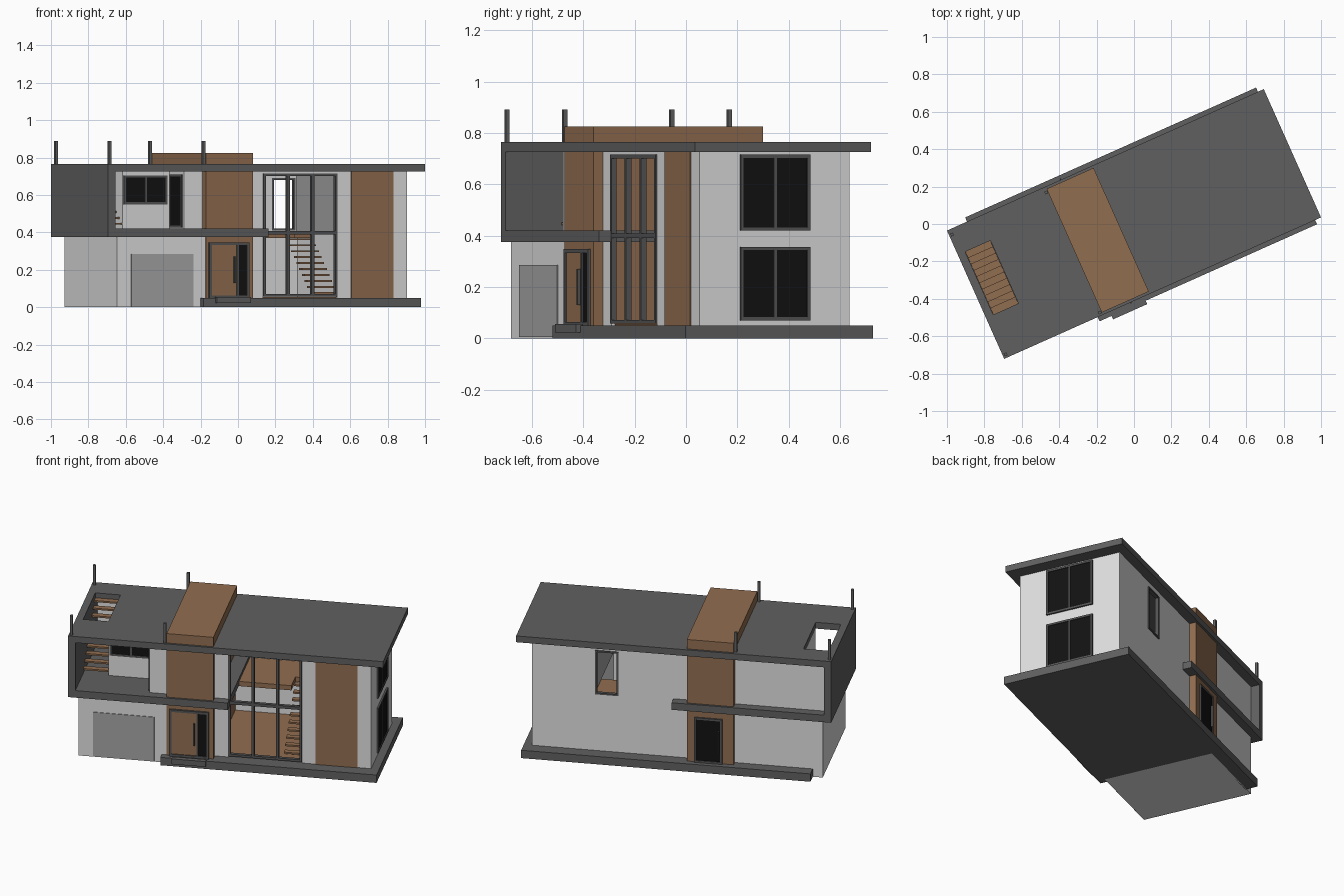
import bpy, bmesh, math
from mathutils import Matrix, Vector

if "Cube" in bpy.data.objects:
    bpy.data.objects.remove(bpy.data.objects["Cube"])

# The house is turned on its plot; parts are laid out in local axes (u along, v deep)
TURN = Matrix.Rotation(math.radians(24.05), 4, 'Z')


def material(name, r, g, b):
    m = bpy.data.materials.new(name)
    m.diffuse_color = (r, g, b, 1)
    m.use_nodes = True
    m.node_tree.nodes["Principled BSDF"].inputs["Base Color"].default_value = m.diffuse_color
    return m


DARK = material("dark_grey", .117, .117, .117)
WALL = material("light_wall", .74, .74, .74)
WOOD = material("brown_wood", .285, .155, .08)
GREY = material("mid_grey", .38, .38, .38)
BLACK = material("black_glass", .006, .006, .006)
TRIM = material("window_trim", .09, .09, .09)


def build(name, mat, *boxes):
    """One object made of boxes (u0, u1, v0, v1, z0, z1)."""
    bm = bmesh.new()
    for u0, u1, v0, v1, z0, z1 in boxes:
        mid = Vector(((u0 + u1) / 2, (v0 + v1) / 2, (z0 + z1) / 2))
        size = Matrix.Diagonal((u1 - u0, v1 - v0, z1 - z0, 1))
        bmesh.ops.create_cube(bm, size=1, matrix=TURN @ Matrix.Translation(mid) @ size)
    me = bpy.data.meshes.new(name)
    bm.to_mesh(me)
    bm.free()
    me.materials.append(mat)
    ob = bpy.data.objects.new(name, me)
    bpy.context.collection.objects.link(ob)
    return ob


def ring(a0, a1, b0, b1, w):
    """Four bars around a rectangle, as (a0, a1, b0, b1)."""
    return [(a0, a0 + w, b0, b1), (a1 - w, a1, b0, b1),
            (a0 + w, a1 - w, b0, b0 + w), (a0 + w, a1 - w, b1 - w, b1)]


def window(name, axis, a0, a1, z0, z1, p0, p1, w=.012, bars=()):
    """Glass plate with trim; axis 'u' runs along the length, 'v' along the depth."""
    def place(a, b, c, d, q0, q1):
        return (a, b, q0, q1, c, d) if axis == 'u' else (q0, q1, a, b, c, d)
    lo, hi = min(p0, p1), max(p0, p1)
    trim = ring(a0, a1, z0, z1, w) + [(b - w / 2, b + w / 2, z0 + w, z1 - w) for b in bars]
    build(name + "_trim", TRIM, *[place(*t, lo, hi) for t in trim])
    g = p0 + (p1 - p0) * .6
    build(name + "_glass", BLACK, place(a0 + w, a1 - w, z0 + w, z1 - w, min(p0, g), max(p0, g)))


U, V = .9275, .3755          # half size of roof
TOP, CEIL, DECK, SOFFIT, BASE = .765, .725, .42, .375, .05
F, B = -.32, .32             # front and back wall planes

# Ground slab with a strip running behind the garage
build("base_slab", DARK, (-.38, .893, -.4, .4, 0, BASE), (-.81, -.38, B, .4, 0, BASE))
build("front_step", DARK, (-.31, -.11, -.42, -.39, .022, .056))

# Roof with stair opening, left frame wall and deck
build("roof", DARK, (-U, -.885, -V, V, CEIL, TOP), (-.737, U, -V, V, CEIL, TOP),
      (-.885, -.737, -V, -.136, CEIL, TOP), (-.885, -.737, .232, V, CEIL, TOP))
build("frame_wall", DARK, (-U, -.885, -V, V, DECK, CEIL))
build("deck", DARK, (-U, .012, -V, V, SOFFIT, DECK))
build("roof_posts", DARK, *[(u - .008, u + .008, v - .008, v + .008, TOP, .89)
                            for u in (-.911, -.36) for v in (-.357, .345)])

# Wooden tower through the roof
build("tower", WOOD, (-.35, -.075, -.362, .362, .02, .825))

# Garage and upper left room
build("garage", WALL, (-.869, -.35, -.358, .33, 0, SOFFIT))
build("garage_door", GREY, (-.785, -.423, -.362, -.355, .005, .285))
build("upper_room", WALL, (-.737, -.35, -.135, B, DECK, CEIL),
      (-.46, -.35, F, -.135, DECK, CEIL), (-.885, -.737, B - .015, B, DECK, CEIL))
window("terrace_window", 'u', -.73, -.475, .55, .705, -.134, -.142, bars=[-.603])
window("terrace_door", 'v', -.305, -.145, .425, .71, -.459, -.467)

# Right block with wooden cladding
build("right_block", WALL, (.485, .846, F, B, BASE, CEIL))
build("front_cladding", WOOD, (.52, .766, F - .004, F + .01, BASE, CEIL))
for z0, z1, n in ((.07, .355, "lower"), (.42, .715, "upper")):
    window("side_window_" + n, 'v', -.148, .148, z0, z1, .845, .856, bars=[0])

# Glazed hall: back wall around an open window, front wall strips, head
W0, W1, Z0, Z1 = .335, .472, .41, .69
build("hall_walls", WALL, (-.075, W0, B - .015, B, BASE, CEIL), (W1, .485, B - .015, B, BASE, CEIL),
      (W0, W1, B - .015, B, BASE, Z0), (W0, W1, B - .015, B, Z1, CEIL),
      (-.075, .005, F, F + .015, BASE, CEIL), (.438, .485, F, F + .015, BASE, CEIL),
      (.005, .438, F, F + .015, .713, CEIL))
build("back_window_trim", TRIM, *[(a, b, B - .016, B + .006, c, d)
                                  for a, b, c, d in ring(W0, W1, Z0, Z1, .01)])
build("hall_side_panel", GREY, (.48, .486, F + .015, B - .015, .40, CEIL))
bars = ring(.005, .438, .058, .715, .014) + [(u - .008, u + .008, .07, .705) for u in (.15, .294)]
bars.append((.015, .43, .39, .408))
build("hall_glazing_frame", TRIM, *[(a, b, F - .006, F + .016, c, d) for a, b, c, d in bars])

# Hall floors
build("hall_floor", WOOD, (-.075, .485, F + .015, B - .015, BASE, BASE + .006))
build("hall_gallery", WOOD, (-.075, .32, -.03, B - .015, .37, .40),
      (.32, .485, .09, B - .015, .37, .40))


def stair(name, u0, u1, v0, v1, z0, z1, n):
    """Open wooden treads climbing towards the back."""
    dv, dz = (v1 - v0) / n, (z1 - z0) / (n + 1)
    build(name, WOOD, *[(u0, u1, v0 + i * dv, v0 + (i + 1) * dv,
                         z0 + (i + 1) * dz - .01, z0 + (i + 1) * dz) for i in range(n)])


stair("hall_stair", .32, .467, -.26, .09, BASE, .40, 10)
stair("terrace_stair", -.884, -.738, -.136, .232, DECK, TOP, 10)

# Front entrance: trim, wooden leaf, side light and handle
build("entrance_trim", TRIM, *[(a, b, -.374, -.36, c, d)
                               for a, b, c, d in ring(-.333, -.10, .05, .347, .014) + [(-.172, -.162, .06, .34)]])
build("entrance_leaf", WOOD, (-.32, -.172, -.368, -.36, .06, .335))
build("entrance_glass", BLACK, (-.162, -.112, -.368, -.36, .06, .335))
build("entrance_handle", TRIM, (-.19, -.183, -.382, -.368, .13, .27))

# Back entrance
window("back_door", 'u', -.285, -.12, .05, .335, .361, .372)
build("back_door_handle", TRIM, (-.265, -.258, .368, .382, .12, .26))
